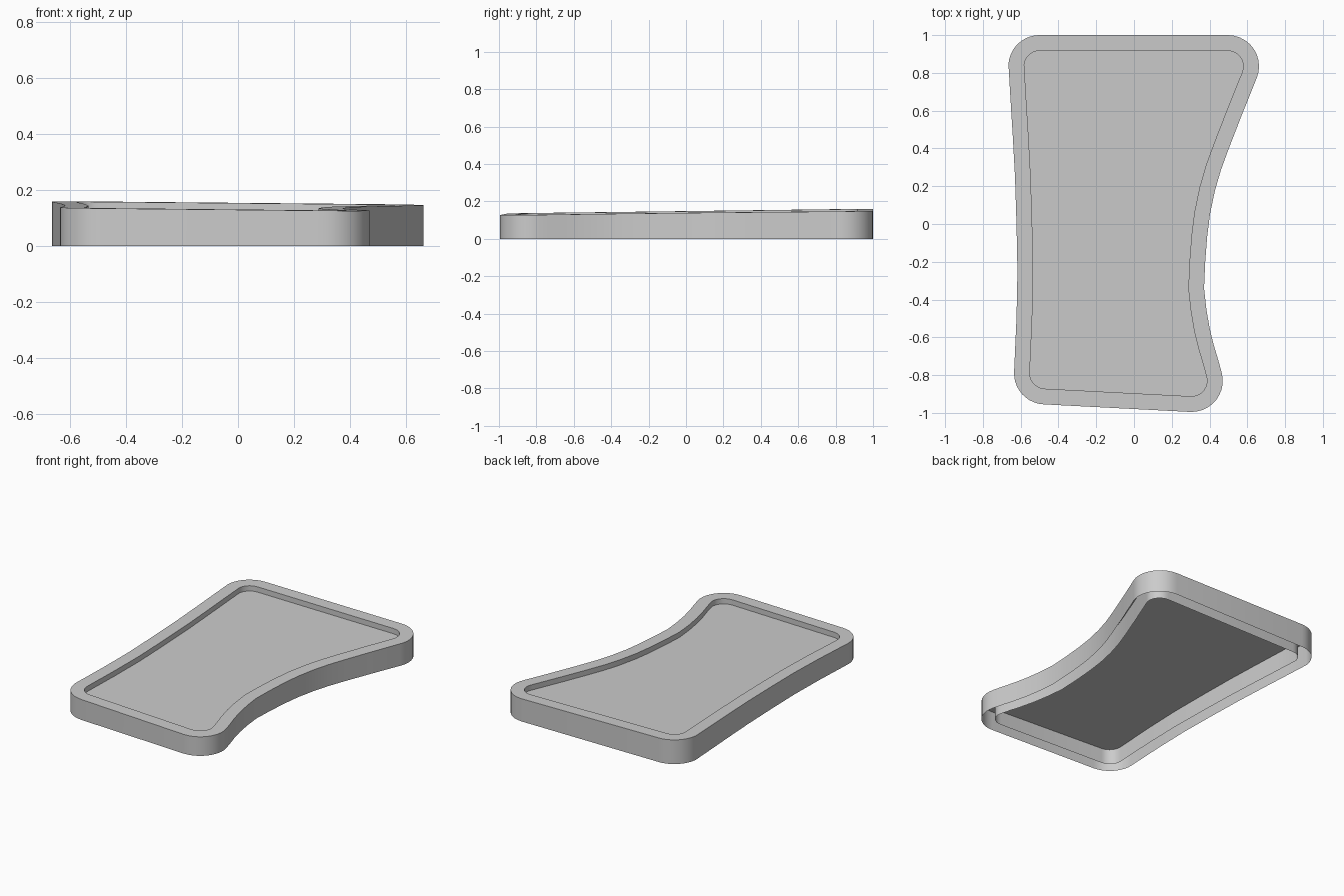
import bpy, bmesh
from math import radians, cos, sin
from mathutils import Vector

if "Cube" in bpy.data.objects:
    bpy.data.objects.remove(bpy.data.objects["Cube"])

RADIUS, RIM, RECESS = 0.165, 0.083, 0.035


def top_z(p):
    # gently tilted top plane
    return 0.142 - 0.0095 * p.x + 0.0125 * p.y


def arc(cx, cy, a0, a1, n=10):
    return [Vector((cx + RADIUS * cos(radians(a0 + (a1 - a0) * i / n)),
                    cy + RADIUS * sin(radians(a0 + (a1 - a0) * i / n)))) for i in range(n + 1)]


def pts(*xy):
    return [Vector(p) for p in xy]


# Outline, clockwise from the back left corner
outline = (arc(-0.50, 0.835, 176, 90)
           + arc(0.497, 0.835, 90, -23)
           + pts((0.57, 0.575), (0.502, 0.40), (0.46, 0.285), (0.428, 0.175), (0.402, 0.05),
                 (0.387, -0.07), (0.377, -0.20), (0.371, -0.34), (0.383, -0.45),
                 (0.40, -0.55), (0.422, -0.64), (0.446, -0.72))
           + arc(0.305, -0.83, 16, -93)
           + arc(-0.47, -0.79, -93, -182)
           + pts((-0.622, -0.50), (-0.617, -0.25), (-0.622, 0.0), (-0.63, 0.25),
                 (-0.642, 0.47), (-0.655, 0.68)))


def inset(loop, d):
    out = []
    for i, p in enumerate(loop):
        a = (p - loop[i - 1]).normalized()
        b = (loop[(i + 1) % len(loop)] - p).normalized()
        n = Vector((a.y + b.y, -a.x - b.x)).normalized()
        out.append(p + n * d / n.dot(Vector((a.y, -a.x))))
    return out


def make(name, rings, cap=False):
    bm = bmesh.new()
    loops = [[bm.verts.new(v) for v in r] for r in rings]
    n = len(outline)
    for a, b in zip(loops, loops[1:]):
        for i in range(n):
            j = (i + 1) % n
            bm.faces.new((a[i], b[i], b[j], a[j]))
    if cap:
        bm.faces.new(loops[-1][::-1] if rings[-1][0].z < 0 else loops[-1])
        bmesh.ops.triangulate(bm, faces=[f for f in bm.faces if len(f.verts) > 4])
        for f in bm.faces:
            if f.normal.z < 0:
                f.normal_flip()
    me = bpy.data.meshes.new(name)
    bm.to_mesh(me)
    bm.free()
    ob = bpy.data.objects.new(name, me)
    bpy.context.collection.objects.link(ob)
    bpy.context.view_layer.objects.active = ob
    ob.select_set(True)
    bpy.ops.object.shade_smooth_by_angle(angle=radians(30))
    ob.select_set(False)
    return ob


def ring(loop, z):
    return [Vector((p.x, p.y, z(p))) for p in loop]


inner = inset(outline, RIM)
ground = lambda p: 0.0

# Hollow rim: outer wall, sloped top, inner wall, open underneath
make("rim", [ring(outline, ground), ring(outline, top_z), ring(inner, top_z), ring(inner, ground)])
# Recessed panel inside the rim
make("panel", [ring(inner, lambda p: top_z(p) - RECESS)], cap=True)
